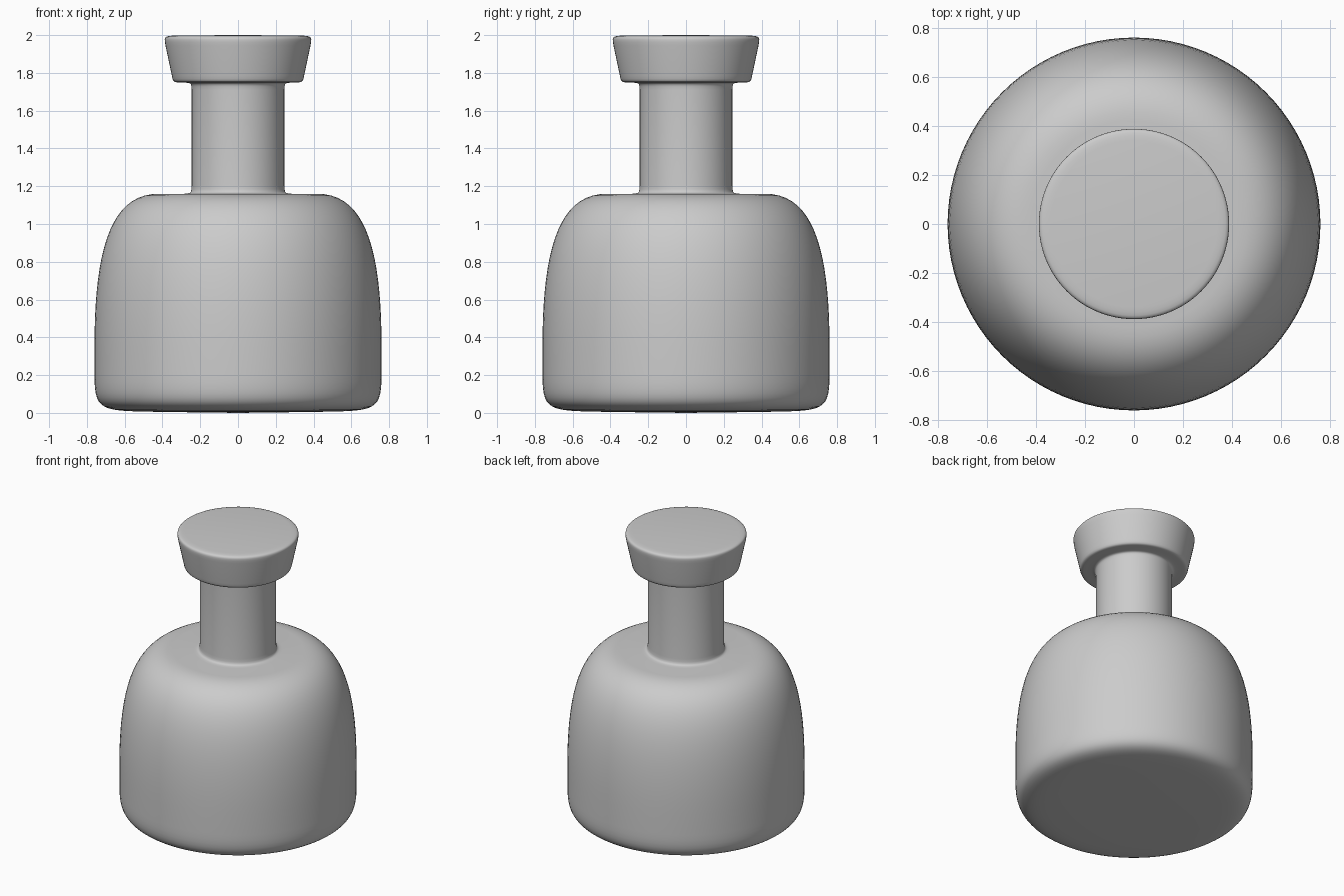
import bpy, bmesh, math
from mathutils import Vector
from mathutils.geometry import interpolate_bezier

if "Cube" in bpy.data.objects:
    bpy.data.objects.remove(bpy.data.objects["Cube"])

SEGMENTS = 96


def curve(p0, c1, c2, p1, steps=12):
    """Profile points (radius, height) along a cubic curve."""
    pts = [Vector((r, z, 0)) for r, z in (p0, c1, c2, p1)]
    return [(p.x, p.y) for p in interpolate_bezier(*pts, steps)]


def rounded(p0, corner, p1, steps=6):
    """Small rounded corner between two straight runs."""
    return curve(p0, corner, corner, p1, steps)


def lathe(name, profile):
    """Spin a profile that starts and ends on the z axis."""
    bm = bmesh.new()
    verts = [bm.verts.new((r, 0, z)) for r, z in profile]
    edges = [bm.edges.new(pair) for pair in zip(verts, verts[1:])]
    bmesh.ops.spin(bm, geom=verts + edges, cent=(0, 0, 0), axis=(0, 0, 1),
                   angle=math.tau, steps=SEGMENTS)
    bmesh.ops.remove_doubles(bm, verts=bm.verts[:], dist=1e-4)
    bmesh.ops.recalc_face_normals(bm, faces=bm.faces[:])
    mesh = bpy.data.meshes.new(name)
    bm.to_mesh(mesh)
    bm.free()
    obj = bpy.data.objects.new(name, mesh)
    bpy.context.collection.objects.link(obj)
    mesh.shade_smooth()
    return obj


# base and body side
profile = [(0, 0)]
profile += curve((0.40, 0.005), (0.72, 0.012), (0.76, 0.0), (0.76, 0.20), 16)
# soft shoulder
profile += curve((0.76, 0.35), (0.76, 0.85), (0.68, 1.16), (0.42, 1.16), 20)
# neck with fillets at both ends
profile += rounded((0.285, 1.16), (0.247, 1.163), (0.245, 1.205))
profile += rounded((0.245, 1.71), (0.247, 1.745), (0.275, 1.748))
# flared stopper
profile += rounded((0.305, 1.75), (0.343, 1.75), (0.35, 1.785))
profile += rounded((0.384, 1.945), (0.392, 1.993), (0.34, 1.998), 8)
profile += [(0, 2.0)]

lathe("bottle", profile)
